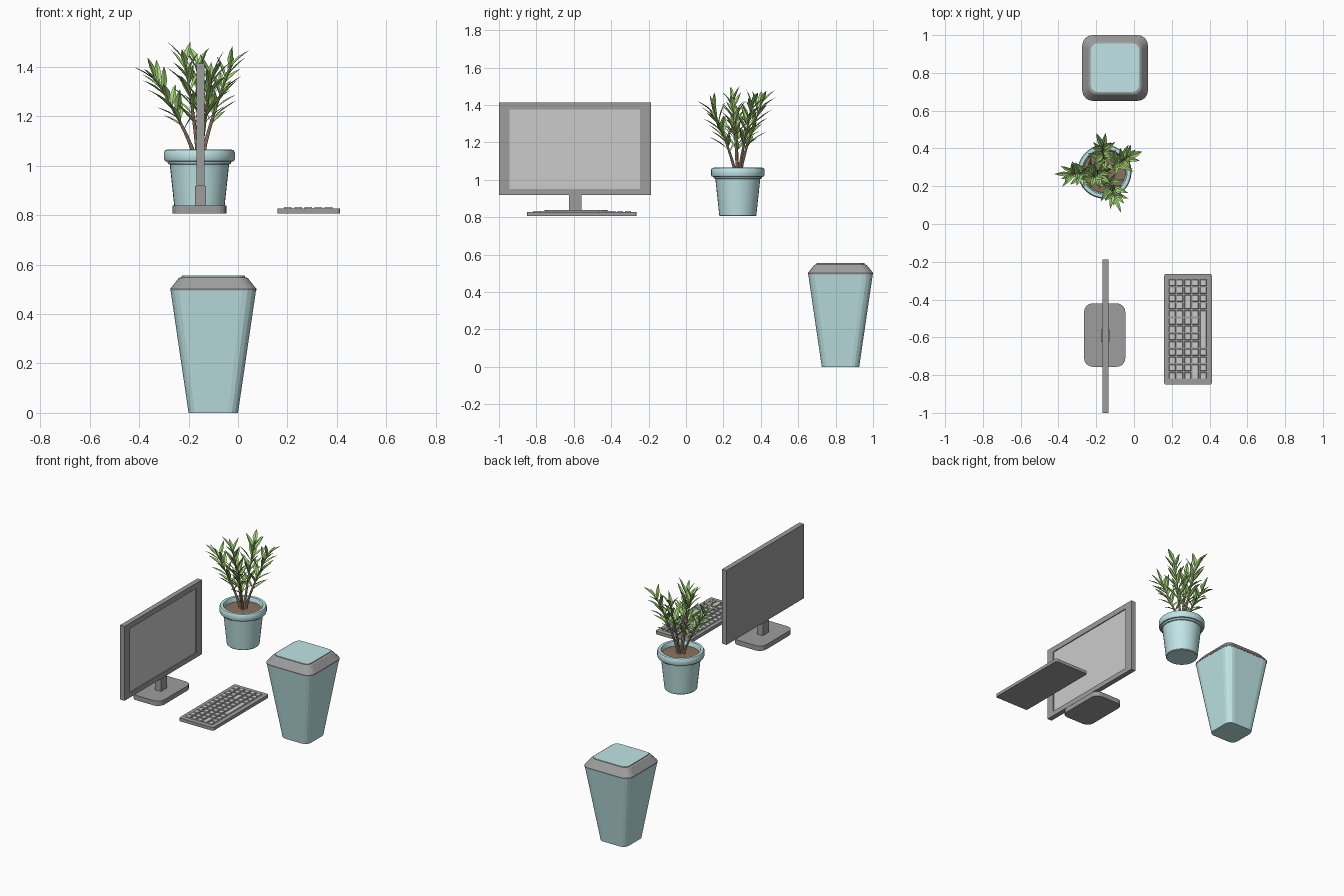
import bpy, bmesh, math, random
from mathutils import Vector

if "Cube" in bpy.data.objects:
    bpy.data.objects.remove(bpy.data.objects["Cube"])

random.seed(4)


def material(name, rgb):
    m = bpy.data.materials.new(name)
    m.diffuse_color = (*rgb, 1)
    m.use_nodes = True
    m.node_tree.nodes["Principled BSDF"].inputs["Base Color"].default_value = m.diffuse_color
    return m


TEAL = material("teal", (0.53, 0.78, 0.79))
DARK = material("dark_grey", (0.34, 0.34, 0.34))
MID = material("mid_grey", (0.6, 0.6, 0.6))
SOIL = material("soil_brown", (0.26, 0.17, 0.11))
BARK = material("bark_brown", (0.5, 0.36, 0.24))
GREEN = material("leaf_green", (0.4, 0.7, 0.2))


def finish(bm, name, mat, smooth=False, normals=True):
    if normals:
        bmesh.ops.recalc_face_normals(bm, faces=bm.faces)
    me = bpy.data.meshes.new(name)
    bm.to_mesh(me)
    bm.free()
    me.materials.append(mat)
    ob = bpy.data.objects.new(name, me)
    bpy.context.collection.objects.link(ob)
    if smooth:
        bpy.ops.object.select_all(action='DESELECT')
        ob.select_set(True)
        bpy.context.view_layer.objects.active = ob
        bpy.ops.object.shade_smooth_by_angle(angle=math.radians(35))
    return ob


def loft(bm, rings):
    """Bridge a stack of equal-length point rings and cap both ends."""
    vs = [[bm.verts.new(p) for p in r] for r in rings]
    for a, b in zip(vs, vs[1:]):
        for i in range(len(a)):
            j = (i + 1) % len(a)
            bm.faces.new((a[i], a[j], b[j], b[i]))
    bm.faces.new(vs[0][::-1])
    bm.faces.new(vs[-1])


def solid(name, rings, mat, smooth=False):
    bm = bmesh.new()
    loft(bm, rings)
    return finish(bm, name, mat, smooth)


def rounded(cx, cy, hx, hy, r, z, n=4):
    pts = []
    for k, (sx, sy) in enumerate(((1, 1), (-1, 1), (-1, -1), (1, -1))):
        for i in range(n + 1):
            a = math.pi / 2 * (k + i / n)
            pts.append((cx + sx * (hx - r) + r * math.cos(a),
                        cy + sy * (hy - r) + r * math.sin(a), z))
    return pts


def circle(cx, cy, r, z, n=32):
    return [(cx + r * math.cos(2 * math.pi * i / n),
             cy + r * math.sin(2 * math.pi * i / n), z) for i in range(n)]


def rect(cx, cy, hx, hy, z):
    return [(cx + sx * hx, cy + sy * hy, z)
            for sx, sy in ((1, 1), (-1, 1), (-1, -1), (1, -1))]


def upright(x, y0, y1, z0, z1):
    return [(x, y0, z0), (x, y1, z0), (x, y1, z1), (x, y0, z1)]


# Waste bin: tapered body, sloping collar, inset lid
def bin_rings(profile):
    return [rounded(-0.1, 0.826, h, h, r, z) for h, r, z in profile]


solid("bin_body", bin_rings([(0.1, 0.04, 0), (0.173, 0.055, 0.497)]), TEAL)
solid("bin_collar", bin_rings([(0.174, 0.055, 0.495), (0.174, 0.055, 0.502),
                               (0.14, 0.04, 0.545), (0.132, 0.035, 0.548)]), DARK)
solid("bin_lid", bin_rings([(0.129, 0.035, 0.54), (0.129, 0.035, 0.553),
                            (0.126, 0.033, 0.555)]), TEAL)

# Plant pot with rolled rim, and soil
PX, PY = -0.156, 0.277
pot = [(0.095, 0.806), (0.099, 0.81), (0.12, 1.005), (0.127, 1.007), (0.13, 1.016),
       (0.139, 1.018), (0.143, 1.026), (0.143, 1.054), (0.138, 1.063), (0.13, 1.065),
       (0.12, 1.063), (0.116, 1.054), (0.111, 1.025)]
solid("plant_pot", [circle(PX, PY, r, z) for r, z in pot], TEAL, True)
solid("soil", [circle(PX, PY, 0.112, 1.026), circle(PX, PY, 0.112, 1.036),
               circle(PX, PY, 0.06, 1.04)], SOIL)


# Plant: curved stems carrying folded pointed leaves
def add_leaf(bm, root, d, length, width):
    side = d.cross(Vector((0, 0, 1))).normalized()
    up = side.cross(d).normalized()
    base = bm.verts.new(root)
    prev = None
    for t, w in ((0.25, 0.7), (0.5, 1.0), (0.78, 0.6)):
        c = root + d * length * t - up * length * 0.12 * t * t
        row = [bm.verts.new(c + side * width * w * s + up * width * 0.35 * w * abs(s))
               for s in (-1, 0, 1)]
        for k in (0, 1):
            if prev is None:
                bm.faces.new((base, row[k + 1], row[k]))
            else:
                bm.faces.new((prev[k], prev[k + 1], row[k + 1], row[k]))
        prev = row
    tip = bm.verts.new(root + d * length - up * length * 0.12)
    for k in (0, 1):
        bm.faces.new((prev[k], prev[k + 1], tip))


tips = [(-0.335, 0.265, 1.35), (-0.03, 0.355, 1.40), (-0.105, 0.15, 1.36),
        (-0.165, 0.405, 1.41), (-0.215, 0.25, 1.42)]
stems, leaves = bmesh.new(), bmesh.new()
for k, tip in enumerate(tips):
    tip = Vector(tip)
    start = Vector((PX, PY, 1.03))
    start += Vector((tip.x - PX, tip.y - PY, 0)) * 0.1

    def path(t):
        p = start.lerp(tip, t ** 1.25)
        p.z = start.z + (tip.z - start.z) * t
        return p

    loft(stems, [circle(*path(i / 7).xy, 0.009 - 0.006 * i / 7, path(i / 7).z, 8)
                 for i in range(8)])
    count = 19
    for i in range(count):
        t = 0.36 + 0.64 * i / (count - 1)
        along = (path(t) - path(t - 0.05)).normalized()
        a = 2.4 * i + k
        out = Vector((math.cos(a), math.sin(a), 0))
        d = (along * random.uniform(0.7, 0.95) + out * (0.85 - 0.45 * t)).normalized()
        add_leaf(leaves, path(t), d, random.uniform(0.095, 0.13),
                 random.uniform(0.011, 0.016))
finish(stems, "plant_stems", BARK, True)
finish(leaves, "plant_leaves", GREEN, normals=False)

# Monitor: panel with recessed opening, screen, neck and foot
outer = (-1.0, -0.187, 0.918, 1.413)
inner = (-0.945, -0.245, 0.95, 1.377)
solid("monitor_panel", [upright(-0.168, *outer), upright(-0.135, *outer),
                        upright(-0.135, *inner), upright(-0.143, *inner)], DARK)
solid("monitor_screen", [upright(-0.146, *inner), upright(-0.141, *inner)], MID)
MY = -0.592
solid("monitor_neck", [rect(-0.152, MY, 0.022, 0.033, 0.83),
                       rect(-0.152, MY, 0.022, 0.033, 0.918)], DARK)
solid("monitor_foot", [rounded(-0.155, -0.588, 0.109, 0.168, 0.045, 0.806),
                       rounded(-0.155, -0.588, 0.109, 0.168, 0.045, 0.838)], DARK)

# Keyboard: slab and rows of keys (widths in key units)
solid("keyboard_body", [rounded(0.286, -0.557, 0.126, 0.293, 0.01, 0.806, 3),
                        rounded(0.286, -0.557, 0.126, 0.293, 0.01, 0.827, 3)], DARK)
rows = [[1] * 13, [1] * 13, [1, 1, 2] + [1] * 9, [1] * 11 + [2],
        [1] * 4 + [5] + [1] * 4]
P = 0.041
keys = bmesh.new()
for r, row in enumerate(rows):
    y = -0.29
    for w in row:
        cx, cy = 0.202 + r * P, y - w * P / 2
        loft(keys, [rect(cx, cy, 0.017, w * P / 2 - 0.0035, 0.825),
                    rect(cx, cy, 0.015, w * P / 2 - 0.0055, 0.833)])
        y -= w * P
finish(keys, "keyboard_keys", MID)
